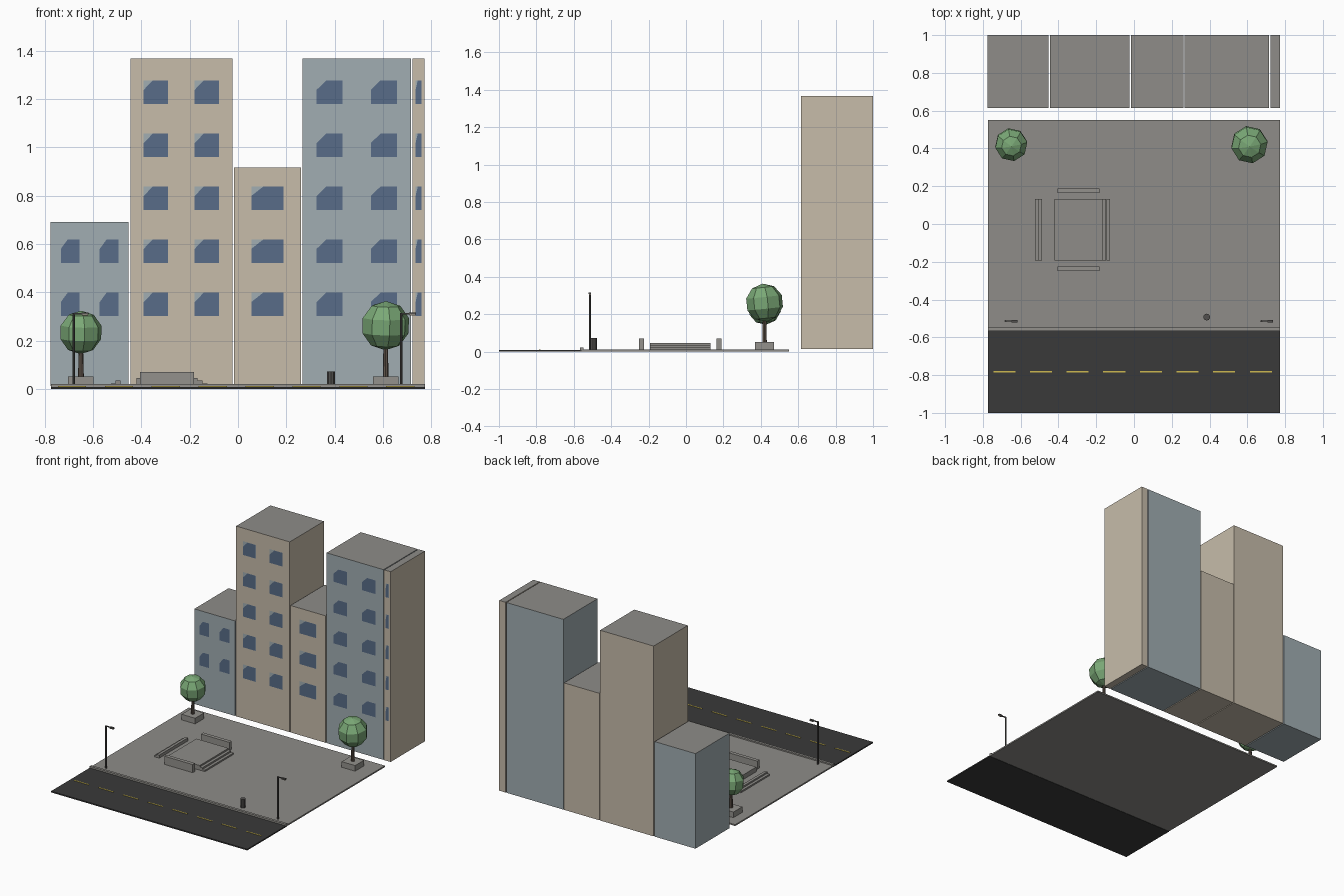
import bpy, bmesh, math
from mathutils import Matrix

cube = bpy.data.objects.get("Cube")
if cube:
    bpy.data.objects.remove(cube, do_unlink=True)


def material(name, rgb):
    lin = [((c / 255 + 0.055) / 1.055) ** 2.4 for c in rgb] + [1.0]
    m = bpy.data.materials.new(name)
    m.use_nodes = True
    m.diffuse_color = lin
    bsdf = next(n for n in m.node_tree.nodes if n.type == 'BSDF_PRINCIPLED')
    bsdf.inputs["Base Color"].default_value = lin
    return m


TAN = material("tan wall", (199, 188, 170))
BLUE = material("blue grey wall", (161, 173, 178))
GLASS = material("window glass", (88, 108, 136))
PAVING = material("paving grey", (142, 140, 136))
STONE = material("stone grey", (147, 145, 140))
ROAD = material("asphalt", (58, 58, 58))
YELLOW = material("lane yellow", (205, 185, 80))
LEAF = material("leaf green", (122, 168, 118))
TRUNK = material("bark", (98, 86, 76))
METAL = material("dark metal", (82, 80, 78))


def finish(name, bm, mats):
    me = bpy.data.meshes.new(name)
    bm.to_mesh(me)
    bm.free()
    for m in mats:
        me.materials.append(m)
    ob = bpy.data.objects.new(name, me)
    bpy.context.collection.objects.link(ob)
    return ob


def add_box(bm, x0, x1, y0, y1, z0, z1):
    mat = Matrix.Translation(((x0 + x1) / 2, (y0 + y1) / 2, (z0 + z1) / 2)) \
        @ Matrix.Diagonal((x1 - x0, y1 - y0, z1 - z0, 1))
    bmesh.ops.create_cube(bm, size=1, matrix=mat)


def box(name, x0, x1, y0, y1, z0, z1, mat):
    bm = bmesh.new()
    add_box(bm, x0, x1, y0, y1, z0, z1)
    return finish(name, bm, [mat])


def cylinder(name, x, y, z0, z1, r, mat, sides=8, r_top=None):
    bm = bmesh.new()
    bmesh.ops.create_cone(bm, cap_ends=True, segments=sides, radius1=r,
                          radius2=r if r_top is None else r_top, depth=z1 - z0,
                          matrix=Matrix.Translation((x, y, (z0 + z1) / 2)))
    return finish(name, bm, [mat])


# Ground: plaza, road, kerb and lane dashes
HALF, TOP = 0.773, 0.012
box("plaza", -HALF, HALF, -0.56, 0.55, 0.002, TOP, PAVING)
box("road", -HALF, HALF, -1.0, -0.56, 0.0, 0.009, ROAD)
box("kerb", -HALF, HALF, -0.566, -0.548, 0.002, 0.021, STONE)
bm = bmesh.new()
for i in range(8):
    x = -0.745 + i * 0.194
    add_box(bm, x, x + 0.117, -0.785, -0.777, 0.008, 0.0115)
finish("lane_dashes", bm, [YELLOW])


# Buildings: wall block with grey roof face, and a grid of windows on the front
FRONT, BACK = 0.615, 1.0
ROWS = [0.35, 0.57, 0.789, 1.008, 1.228]


def building(i, x0, x1, height, wall, cols, rows):
    bm = bmesh.new()
    add_box(bm, x0, x1, FRONT, BACK, 0.013, height)
    bm.normal_update()
    for f in bm.faces:
        f.material_index = 1 if f.normal.z > 0.9 else 0
    finish(f"building_{i}", bm, [wall, PAVING])

    bm = bmesh.new()
    cell = (x1 - x0) / cols
    w, h = 0.48 * cell, 0.097
    for c in range(cols):
        left = x0 + cell * (c + 0.5) - w / 2
        for zc in ROWS[:rows]:
            low = zc - h / 2
            # pale pane, then the dark glass with its upper left corner cut away
            pane = [(0, 0), (1, 0), (1, 1), (0, 1)]
            dark = [(0, 0), (1, 0), (1, 1), (0.37, 1), (0, 0.6)]
            for pts, gap, idx in ((pane, 0.002, 0), (dark, 0.004, 1)):
                f = bm.faces.new([bm.verts.new((left + u * w, FRONT - gap, low + v * h))
                                  for u, v in pts])
                f.material_index = idx
    finish(f"building_{i}_windows", bm, [BLUE, GLASS])


for i, spec in enumerate([
        (-0.775, -0.453, 0.69, BLUE, 2, 2),
        (-0.445, -0.023, 1.368, TAN, 2, 5),
        (-0.017, 0.261, 0.917, TAN, 1, 3),
        (0.267, 0.716, 1.368, BLUE, 2, 5),
        (0.722, 0.772, 1.368, TAN, 1, 5)], 1):
    building(i, *spec)


# Raised platform with steps on both sides and a low wall at each end
Y0, Y1 = -0.192, 0.132
box("platform", -0.42, -0.167, Y0, Y1, TOP, 0.045, PAVING)
for name, x, z in (("right_upper_step", -0.167, 0.034), ("right_lower_step", -0.146, 0.023),
                   ("left_lower_step", -0.525, 0.023), ("left_upper_step", -0.506, 0.034)):
    box(name, x, x + 0.02, Y0, Y1, TOP, z, PAVING)
for name, y in (("front_low_wall", -0.25), ("back_low_wall", 0.163)):
    box(name, -0.405, -0.182, y, y + 0.026, TOP, 0.07, STONE)


# Trees in square planters
def tree(side, x, y, zc, r):
    box(f"{side}_planter", x - 0.053, x + 0.053, y - 0.05, y + 0.05, TOP, 0.052, STONE)
    cylinder(f"{side}_trunk", x, y, 0.05, zc - r * 0.7, 0.012, TRUNK, 8, 0.009)
    bm = bmesh.new()
    bmesh.ops.create_uvsphere(bm, u_segments=8, v_segments=5, radius=r,
                              matrix=Matrix.Translation((x, y, zc))
                              @ Matrix.Rotation(math.radians(10), 4, 'Z')
                              @ Matrix.Rotation(math.radians(6), 4, 'X'))
    finish(f"{side}_canopy", bm, [LEAF])


tree("right", -0.65, 0.42, 0.234, 0.09)
tree("left", 0.611, 0.42, 0.262, 0.102)

# Street lamps: pole, arm, head with a pale lens underneath
for side, x in (("right", -0.68), ("left", 0.675)):
    y = -0.514
    cylinder(f"{side}_lamp_pole", x, y, TOP, 0.315, 0.0055, METAL)
    box(f"{side}_lamp_arm", x, x + 0.045, y - 0.003, y + 0.003, 0.309, 0.315, METAL)
    box(f"{side}_lamp_head", x + 0.032, x + 0.062, y - 0.007, y + 0.007, 0.307, 0.316, METAL)
    box(f"{side}_lamp_lens", x + 0.035, x + 0.059, y - 0.005, y + 0.005, 0.304, 0.307, TAN)

# Litter bin
cylinder("litter_bin", 0.385, -0.493, TOP, 0.072, 0.018, METAL, 10)
